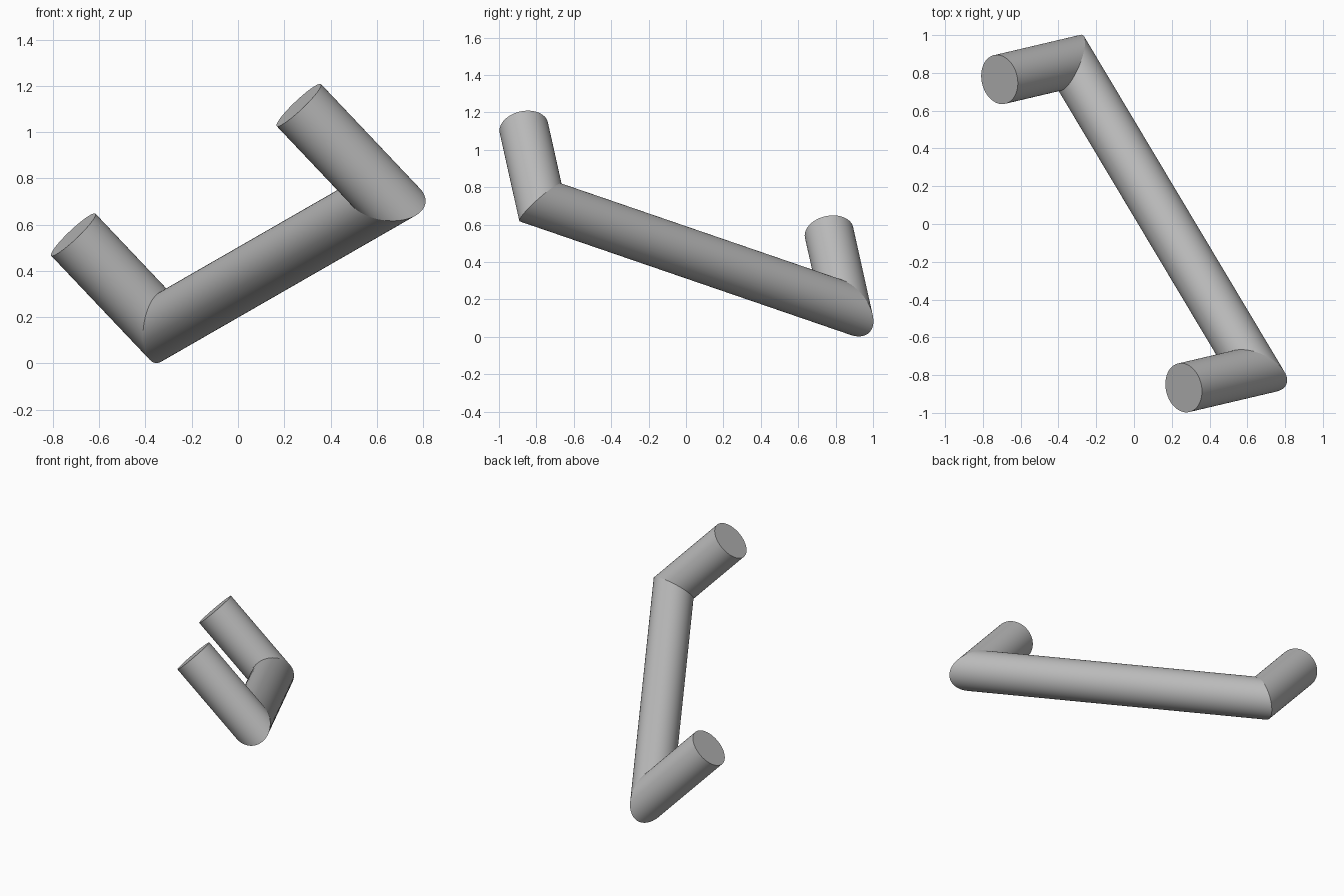
import bpy, bmesh, math
from mathutils import Vector

if "Cube" in bpy.data.objects:
    bpy.data.objects.remove(bpy.data.objects["Cube"], do_unlink=True)

RADIUS, POST_LENGTH, SIDES = 0.132, 0.556, 64

# Centres of the two flat mounting ends
back_end = Vector((-0.712, 0.765, 0.557))
front_end = Vector((0.263, -0.867, 1.117))

# Frame of the handle: along the bar, along the posts, and across both
along = (front_end - back_end).normalized()
out = Vector((0.677, 0.163, -0.718))
out = (out - along * out.dot(along)).normalized()
across = along.cross(out)

# Satin grey metal
grey = bpy.data.materials.new("grey_metal")
grey.use_nodes = True
colour = (0.5, 0.5, 0.5, 1)
grey.diffuse_color = colour
grey.node_tree.nodes["Principled BSDF"].inputs["Base Color"].default_value = colour


def ring(centre, axis):
    """Circle, or mitre ellipse when axis is the sum of two directions."""
    points = []
    for i in range(SIDES):
        a = math.tau * i / SIDES
        points.append(centre + RADIUS * (axis * math.cos(a) + across * math.sin(a)))
    return points


def tube(name, start, end, capped):
    bm = bmesh.new()
    first = [bm.verts.new(p) for p in start]
    last = [bm.verts.new(p) for p in end]
    for i in range(SIDES):
        j = (i + 1) % SIDES
        bm.faces.new((first[i], first[j], last[j], last[i]))
    if capped:
        bm.faces.new(first[::-1])
    # Turn the sides outward
    middle = sum((v.co for v in bm.verts), Vector()) / len(bm.verts)
    side = bm.faces[:][0]
    side.normal_update()
    if side.normal.dot(side.calc_center_median() - middle) < 0:
        bmesh.ops.reverse_faces(bm, faces=bm.faces[:])
    mesh = bpy.data.meshes.new(name)
    bm.to_mesh(mesh)
    bm.free()
    mesh.materials.append(grey)
    obj = bpy.data.objects.new(name, mesh)
    bpy.context.collection.objects.link(obj)
    bpy.ops.object.select_all(action="DESELECT")
    obj.select_set(True)
    bpy.context.view_layer.objects.active = obj
    bpy.ops.object.shade_smooth_by_angle()


# Mitred corners shared by the posts and the bar
back_mitre = ring(back_end + out * POST_LENGTH, out - along)
front_mitre = ring(front_end + out * POST_LENGTH, out + along)

# Two posts with flat ends, and the grip between them
tube("back_post", ring(back_end, -along), back_mitre, True)
tube("front_post", ring(front_end, along), front_mitre, True)
tube("grip_bar", back_mitre, front_mitre, False)
